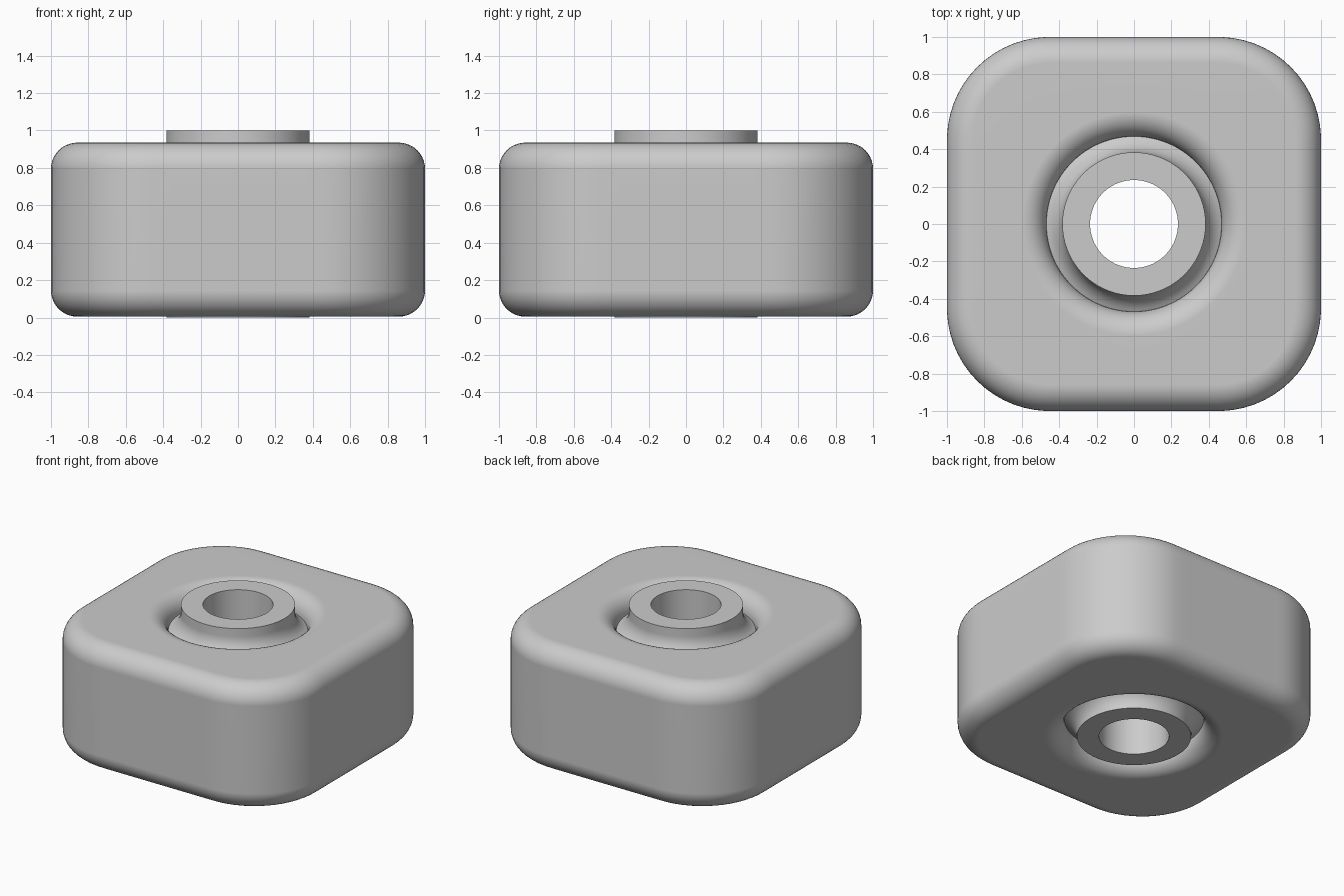
import bpy, bmesh
from math import sin, cos, pi, sqrt, radians

if "Cube" in bpy.data.objects:
    bpy.data.objects.remove(bpy.data.objects["Cube"], do_unlink=True)

SEGMENTS = 128
BOTTOM, TOP = 0.005, 0.935      # block faces
CORNER, EDGE = 0.55, 0.14       # plan corner and edge rounding
HOLE, LIP = 0.468, 0.13         # centre opening and its rounding

grey = bpy.data.materials.new("grey")
grey.use_nodes = True
colour = (0.6, 0.6, 0.6, 1)
grey.diffuse_color = colour
grey.node_tree.nodes["Principled BSDF"].inputs["Base Color"].default_value = colour


def round_square(inset):
    """Distance from the centre to a rounded square, as a function of angle."""
    half, r = 1 - inset, CORNER - inset
    c = half - r

    def distance(a):
        u, v = sorted((abs(cos(a)), abs(sin(a))), reverse=True)
        if half * v / u <= c:
            return half / u
        b = c * (u + v)
        return b + sqrt(b * b - 2 * c * c + r * r)
    return distance


def circle(radius):
    return lambda a: radius


def loft(name, sections):
    """Join (outline, height) sections into a closed ring-shaped solid."""
    bm = bmesh.new()
    angles = [2 * pi * i / SEGMENTS for i in range(SEGMENTS)]
    rings = [[bm.verts.new((f(a) * cos(a), f(a) * sin(a), z)) for a in angles]
             for f, z in sections]
    for k, low in enumerate(rings):
        high = rings[(k + 1) % len(rings)]
        for i in range(SEGMENTS):
            j = (i + 1) % SEGMENTS
            bm.faces.new((low[i], low[j], high[j], high[i]))
    bmesh.ops.recalc_face_normals(bm, faces=bm.faces)
    mesh = bpy.data.meshes.new(name)
    bm.to_mesh(mesh)
    bm.free()
    mesh.materials.append(grey)
    ob = bpy.data.objects.new(name, mesh)
    bpy.context.collection.objects.link(ob)
    bpy.ops.object.select_all(action="DESELECT")
    ob.select_set(True)
    bpy.context.view_layer.objects.active = ob
    bpy.ops.object.shade_smooth_by_angle(angle=radians(35))
    # Keep the flat faces evenly shaded beside the roundings
    weighted = ob.modifiers.new("even_shading", "WEIGHTED_NORMAL")
    weighted.keep_sharp = True
    return ob


# Block: rounded outside, rounded opening, mirrored bottom to top
steps = [pi / 2 * i / 10 for i in range(11)]
outer = [(EDGE * (1 - sin(t)), EDGE * (1 - cos(t))) for t in steps]
lip = [(HOLE + LIP * (1 - cos(t)), LIP * (1 - sin(t))) for t in steps]
block = [(round_square(d), BOTTOM + h) for d, h in outer]
block += [(round_square(d), TOP - h) for d, h in reversed(outer)]
block += [(circle(r), TOP - h) for r, h in reversed(lip)]
block += [(circle(r), BOTTOM + h) for r, h in lip]
loft("block", block)

# Sleeve: bored tube whose ends flare out into the block
NECK, BORE, FLARE = 0.383, 0.235, 0.145
flare = [(NECK + FLARE * (1 - cos(t)), FLARE * sin(t))
         for t in [radians(66) * i / 10 for i in range(11)]]
flare.append((0.52, 0.16))
sleeve = [(BORE, 0), (NECK, 0)]
sleeve += [(r, BOTTOM + h) for r, h in flare]
sleeve += [(r, TOP + 0.005 - h) for r, h in reversed(flare)]
sleeve += [(NECK, 1), (BORE, 1)]
loft("sleeve", [(circle(r), z) for r, z in sleeve])
